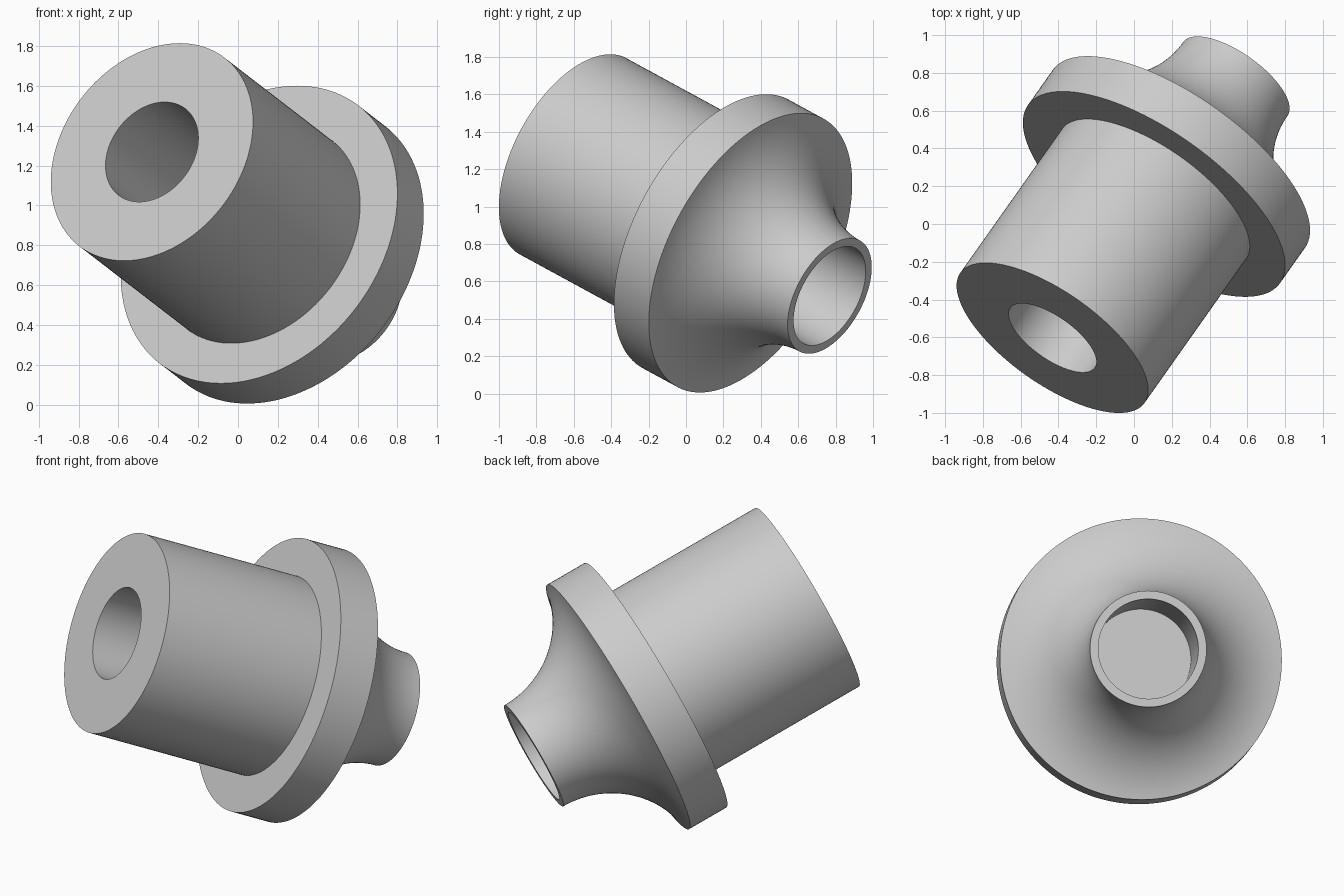
import bpy, bmesh, math
from mathutils import Vector

cube = bpy.data.objects.get("Cube")
if cube:
    bpy.data.objects.remove(cube, do_unlink=True)

# Main dimensions, measured along the axis from the hub's end face
HUB_R, HUB_BORE_R = 0.597, 0.274
FLANGE_R, FLANGE_FRONT, FLANGE_BACK = 0.817, 1.02, 1.27
NECK_R, NECK_BORE_R, NECK_END = 0.338, 0.29, 1.837
SEGMENTS = 144

grey = bpy.data.materials.new("light_grey")
grey.use_nodes = True
grey.diffuse_color = (0.6, 0.6, 0.6, 1)
grey.node_tree.nodes["Principled BSDF"].inputs["Base Color"].default_value = (0.6, 0.6, 0.6, 1)


def flare(steps=28):
    """Concave arc from the flange edge to the neck rim, tangent to the axis at the rim."""
    length, drop = NECK_END - FLANGE_BACK, FLANGE_R - NECK_R
    radius = (length ** 2 + drop ** 2) / (2 * drop)
    sweep = math.asin(length / radius)
    for i in range(steps + 1):
        a = sweep * (1 - i / steps)
        yield (NECK_R + radius * (1 - math.cos(a)), NECK_END - radius * math.sin(a))


def lathe(name, profile, material):
    """Revolve (radius, height) points round the z axis."""
    bm = bmesh.new()
    verts = [bm.verts.new((r, 0, h)) for r, h in profile]
    edges = [bm.edges.new(pair) for pair in zip(verts, verts[1:])]
    bmesh.ops.spin(bm, geom=verts + edges, cent=(0, 0, 0), axis=(0, 0, 1),
                   angle=math.tau, steps=SEGMENTS, use_duplicate=False)
    bmesh.ops.remove_doubles(bm, verts=bm.verts, dist=0.0001)
    bmesh.ops.recalc_face_normals(bm, faces=bm.faces)
    mesh = bpy.data.meshes.new(name)
    bm.to_mesh(mesh)
    bm.free()
    mesh.materials.append(material)
    obj = bpy.data.objects.new(name, mesh)
    bpy.context.collection.objects.link(obj)
    return obj


profile = [
    # blind bore and end face of the hub
    (0, FLANGE_FRONT), (HUB_BORE_R, FLANGE_FRONT), (HUB_BORE_R, 0), (HUB_R, 0),
    # hub barrel and flange
    (HUB_R, FLANGE_FRONT), (FLANGE_R, FLANGE_FRONT),
    # flared neck
    *flare(),
    # blind bore of the neck
    (NECK_BORE_R, NECK_END), (NECK_BORE_R, FLANGE_BACK), (0, FLANGE_BACK),
]
body = lathe("flanged_hub", profile, grey)

# Tilt the axis so the hub points forward and up
body.rotation_mode = "QUATERNION"
body.rotation_quaternion = Vector((0.527, 0.746, -0.406)).to_track_quat("Z", "Y")
body.location = (-0.432, -0.603, 1.268)

bpy.ops.object.select_all(action="DESELECT")
body.select_set(True)
bpy.context.view_layer.objects.active = body
bpy.ops.object.shade_smooth_by_angle(angle=math.radians(30))
